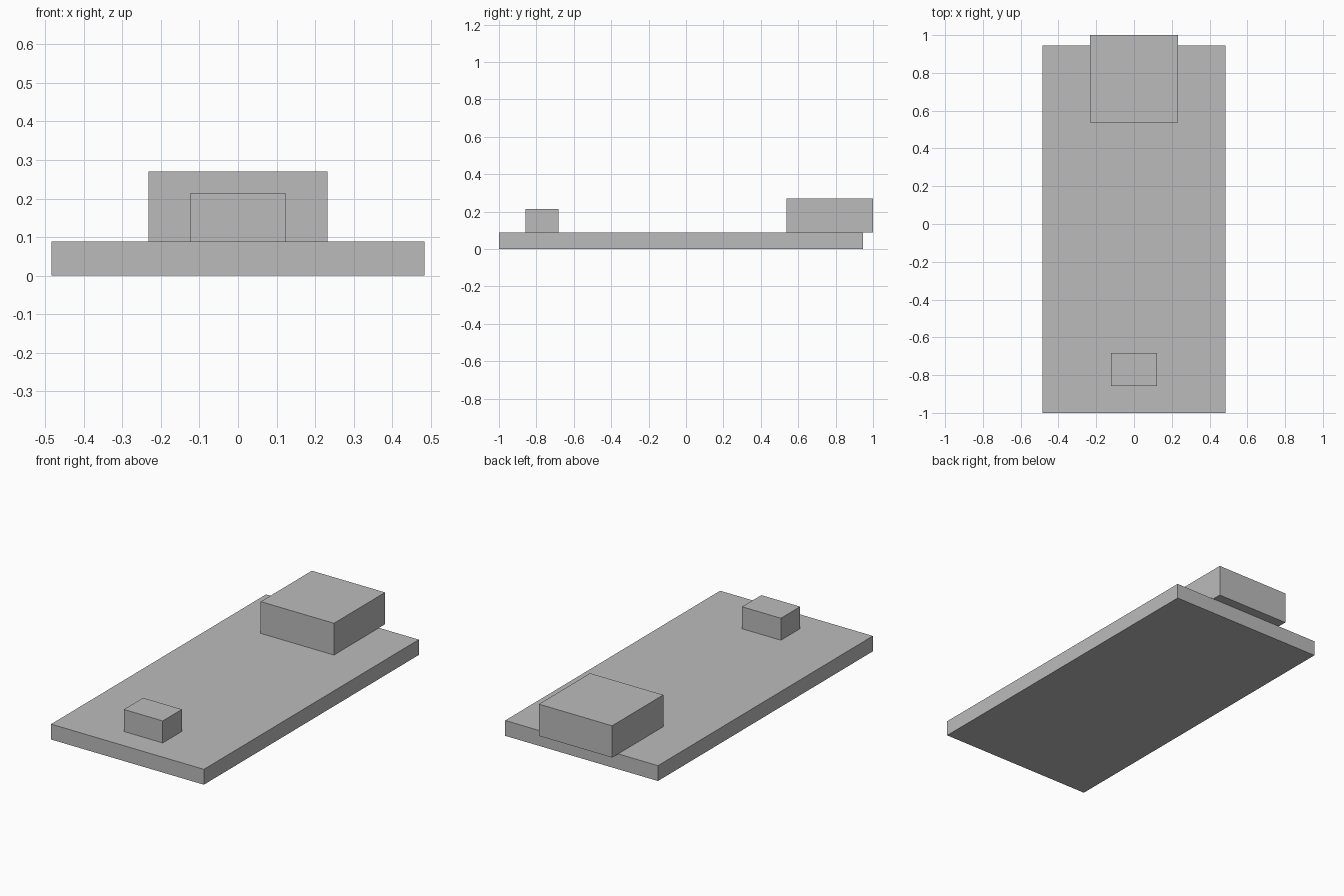
import bpy
from mathutils import Vector

cube = bpy.data.objects.get("Cube")
if cube:
    bpy.data.objects.remove(cube, do_unlink=True)

# Single plain grey
grey = bpy.data.materials.new("plain_grey")
grey.use_nodes = True
colour = (0.5, 0.5, 0.5, 1.0)
grey.diffuse_color = colour
grey.node_tree.nodes["Principled BSDF"].inputs["Base Color"].default_value = colour


def box(name, low, high):
    """Add a flat-sided box spanning two opposite corners."""
    low, high = Vector(low), Vector(high)
    bpy.ops.mesh.primitive_cube_add(size=1, location=(low + high) / 2)
    obj = bpy.context.object
    obj.name = obj.data.name = name
    obj.scale = high - low
    bpy.ops.object.transform_apply(location=False, rotation=False, scale=True)
    obj.data.materials.append(grey)
    return obj


BOARD_TOP = 0.088

# Flat base board
box("base_board", (-0.484, -1.0, 0.0), (0.484, 0.945, BOARD_TOP))

# Large block overhanging the back edge
box("rear_block", (-0.232, 0.537, BOARD_TOP), (0.232, 1.0, 0.27))

# Small block near the front edge
box("front_block", (-0.123, -0.857, BOARD_TOP), (0.123, -0.683, 0.214))
